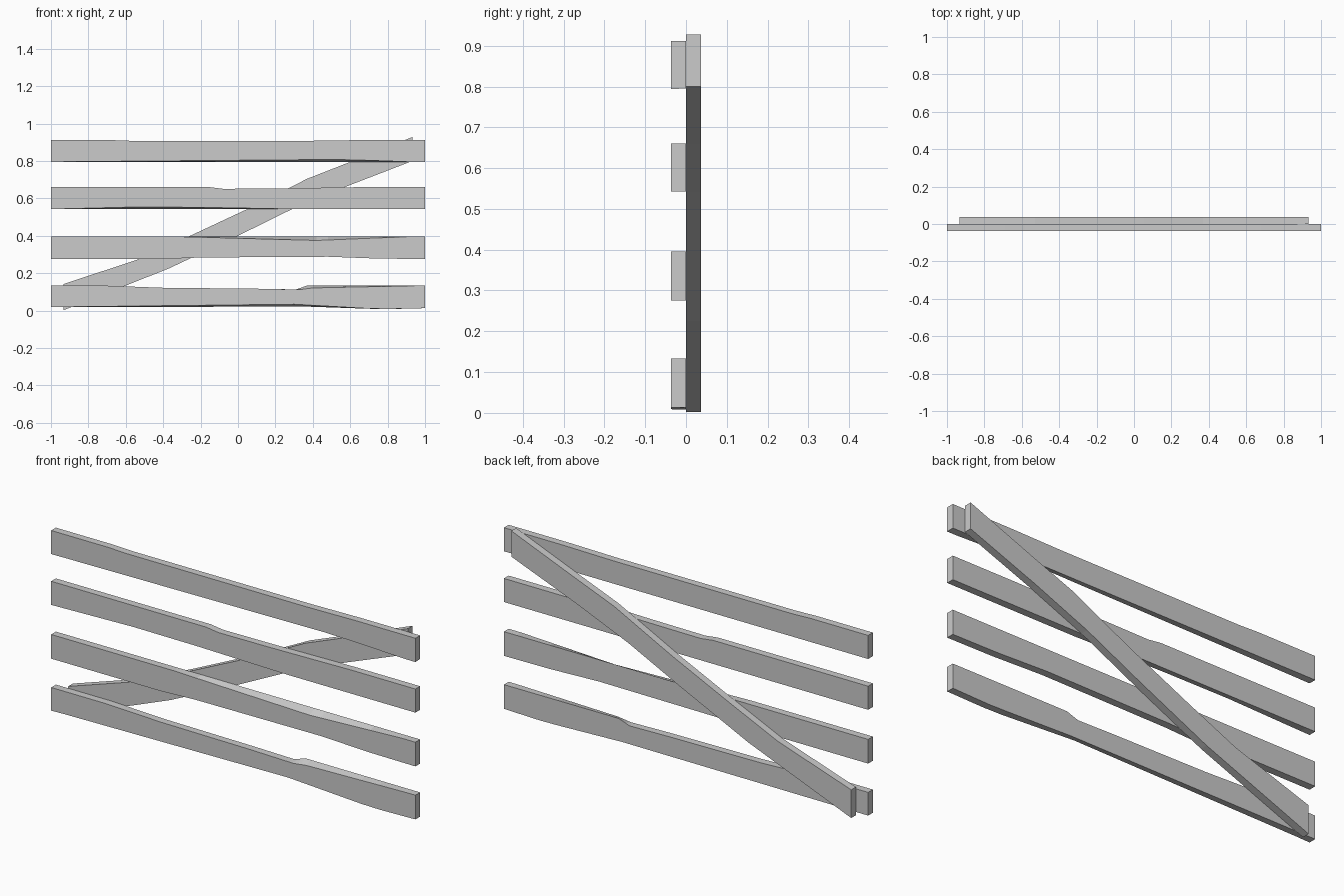
import bpy, bmesh

if "Cube" in bpy.data.objects:
    bpy.data.objects.remove(bpy.data.objects["Cube"])


def height(line, x):
    """Height of a polyline at x."""
    for (xa, za), (xb, zb) in zip(line, line[1:]):
        if x <= xb:
            return za + (zb - za) * (x - xa) / (xb - xa)
    return line[-1][1]


def plank(name, y0, y1, top, bottom, back_top=None, back_bottom=None):
    """Board lofted along x between its upper and lower edge lines."""
    back_top = back_top or top
    back_bottom = back_bottom or bottom
    lines = (bottom, back_bottom, back_top, top)
    xs = sorted({p[0] for l in lines for p in l})
    bm = bmesh.new()
    rings = [[bm.verts.new((x, y, height(l, x)))
              for y, l in zip((y0, y1, y1, y0), lines)] for x in xs]
    for a, b in zip(rings, rings[1:]):
        for i in range(4):
            j = (i + 1) % 4
            bm.faces.new((a[i], a[j], b[j], b[i]))
    bm.faces.new(rings[0])
    bm.faces.new(rings[-1])
    bmesh.ops.recalc_face_normals(bm, faces=bm.faces)
    mesh = bpy.data.meshes.new(name)
    bm.to_mesh(mesh)
    bm.free()
    bpy.context.collection.objects.link(bpy.data.objects.new(name, mesh))


def flat(z):
    return [(-1, z), (1, z)]


T = 0.037  # board thickness

# Horizontal slats with worn edges, bottom to top
plank("slat_1", -T, 0,
      [(-1, .133), (-.7, .133), (-.4, .122), (.1, .117), (.33, .112), (.4, .121), (.95, .133), (1, .133)],
      [(-1, .018), (-.93, .02), (.3, .034), (.7, .011), (.8, .009), (1, .013)],
      [(-1, .133), (-.7, .133), (-.4, .122), (.1, .117), (.31, .113), (.37, .134), (1, .133)],
      [(-1, .018), (.35, .022), (.7, .01), (.8, .008), (1, .013)])
plank("slat_2", -T, 0,
      [(-1, .66), (-.15, .66), (-.08, .651), (.2, .653), (.65, .66), (1, .66)],
      [(-1, .543), (-.95, .544), (-.55, .554), (-.2, .552), (.3, .543), (1, .543)],
      None, flat(.543))
plank("slat_3", -T, 0,
      [(-1, .396), (-.33, .396), (.42, .375), (.93, .396), (1, .396)],
      [(-1, .276), (-.4, .276), (-.2, .284), (.48, .288), (.75, .278), (1, .276)],
      flat(.396))
plank("slat_4", -T, 0,
      [(-1, .912), (-.69, .912), (-.58, .908), (.4, .908), (.68, .912), (1, .912)],
      [(-1, .795), (-.92, .796), (.5, .808), (.65, .805), (.95, .794), (1, .794)],
      None, flat(.795))

# Diagonal brace behind the slats
plank("diagonal_brace", 0, T,
      [(-.933, .142), (-.53, .275), (-.26, .398), (.05, .543), (.37, .705), (.6, .795), (.933, .928)],
      [(-.933, .002), (-.61, .13), (-.37, .225), (0, .4), (.29, .543), (.57, .66), (.933, .8)])
